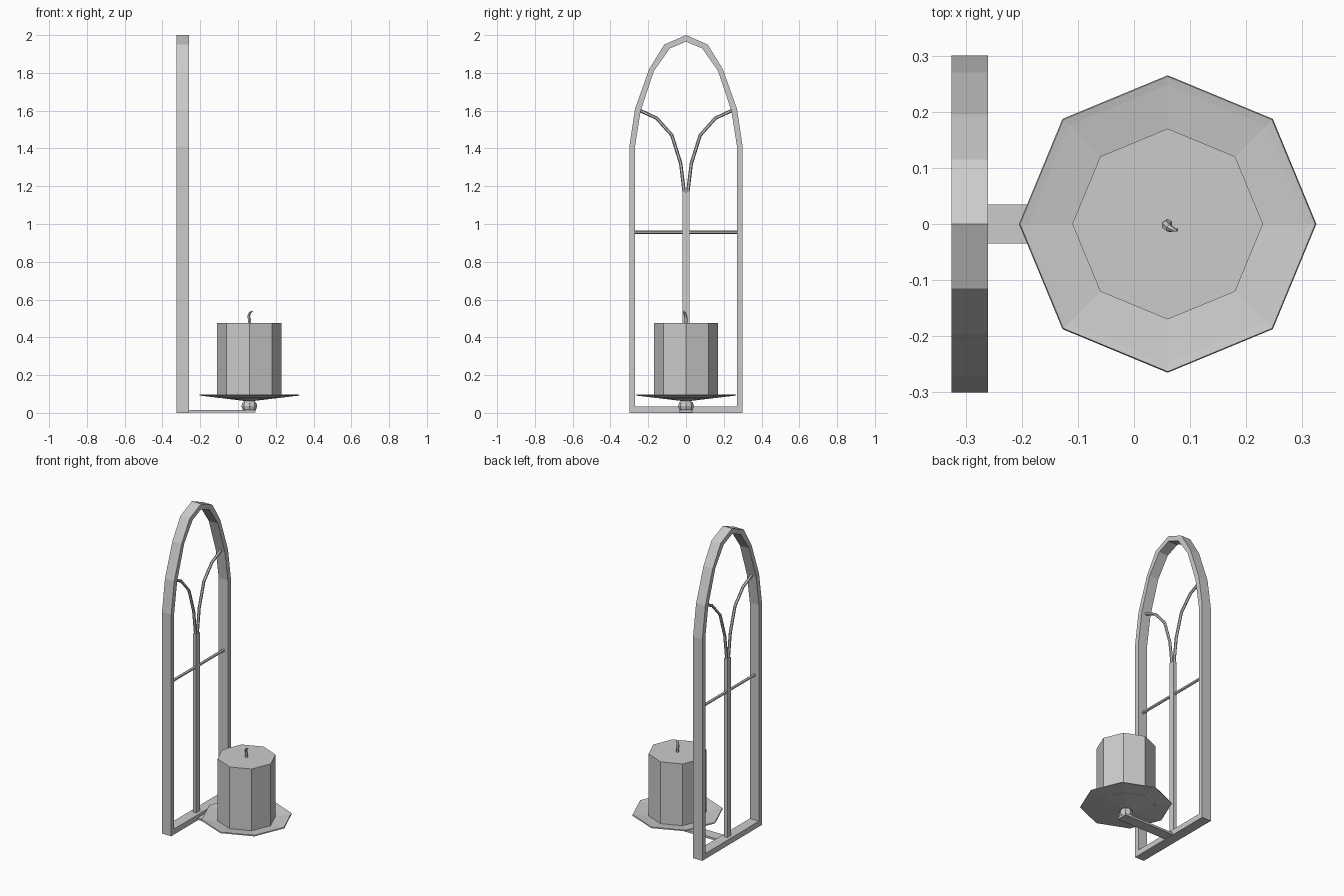
import bpy, bmesh, math
from mathutils import Vector

if "Cube" in bpy.data.objects:
    bpy.data.objects.remove(bpy.data.objects["Cube"])

CX = 0.06        # candle axis
FX = -0.2925     # frame mid depth


def finish(bm, name):
    bmesh.ops.recalc_face_normals(bm, faces=bm.faces)
    me = bpy.data.meshes.new(name)
    bm.to_mesh(me)
    bm.free()
    ob = bpy.data.objects.new(name, me)
    bpy.context.collection.objects.link(ob)
    return ob


def box(name, lo, hi):
    bm = bmesh.new()
    bmesh.ops.create_cube(bm, size=1)
    for v in bm.verts:
        v.co = Vector([lo[i] + (v.co[i] + 0.5) * (hi[i] - lo[i]) for i in range(3)])
    return finish(bm, name)


def lathe(name, profile, sides=8):
    """Turn an (r, z) profile about the candle axis; open ends are capped."""
    bm = bmesh.new()
    rings = [[bm.verts.new((CX + r * math.cos(2 * math.pi * i / sides),
                            r * math.sin(2 * math.pi * i / sides), z))
              for i in range(sides)] for r, z in profile]
    for a, b in zip(rings, rings[1:]):
        for i in range(sides):
            j = (i + 1) % sides
            bm.faces.new((a[i], a[j], b[j], b[i]))
    bm.faces.new(rings[0])
    bm.faces.new(rings[-1])
    return finish(bm, name)


def rod(name, pts, radii, sides=6):
    """Sweep a small polygon along a path."""
    bm = bmesh.new()
    pts = [Vector(p) for p in pts]
    rings = []
    for k, p in enumerate(pts):
        t = (pts[min(k + 1, len(pts) - 1)] - pts[max(k - 1, 0)]).normalized()
        ref = Vector((1, 0, 0)) if abs(t.x) < 0.8 else Vector((0, 1, 0))
        u = t.cross(ref).normalized()
        w = t.cross(u)
        rings.append([bm.verts.new(p + radii[k] * (u * math.cos(a) + w * math.sin(a)))
                      for a in (2 * math.pi * i / sides for i in range(sides))])
    for a, b in zip(rings, rings[1:]):
        for i in range(sides):
            j = (i + 1) % sides
            bm.faces.new((a[i], a[j], b[j], b[i]))
    bm.faces.new(rings[0])
    bm.faces.new(rings[-1])
    return finish(bm, name)


# Pointed arch frame: outer and inner outlines, mirrored and joined into a band
def outline(half):
    return half + [(-y, z) for y, z in reversed(half[:-1])]


outer = outline([(0.30, 0), (0.30, 1.41), (0.27, 1.61), (0.195, 1.82), (0.115, 1.95), (0, 2.0)])
inner = outline([(0.27, 0.035), (0.27, 1.41), (0.24, 1.60), (0.17, 1.81), (0.085, 1.93), (0, 1.965)])
bm = bmesh.new()
loops = [[bm.verts.new((x, y, z)) for y, z in prof]
         for prof, x in ((outer, -0.325), (outer, -0.26), (inner, -0.26), (inner, -0.325))]
n = len(outer)
for k in range(4):
    a, b = loops[k], loops[(k + 1) % 4]
    for i in range(n):
        j = (i + 1) % n
        bm.faces.new((a[i], a[j], b[j], b[i]))
finish(bm, "arch_frame")

# Window tracery
box("mullion", (FX - 0.011, -0.018, 0.03), (FX + 0.011, 0.018, 1.17))
rod("crossbar", [(FX, -0.272, 0.957), (FX, 0.272, 0.957)], [0.009] * 2)
for side, s in (("left", -1), ("right", 1)):
    path = [(0.009, 1.14), (0.011, 1.18), (0.028, 1.32), (0.075, 1.47), (0.155, 1.56), (0.245, 1.602)]
    rod("tracery_" + side, [(FX, s * y, z) for y, z in path], [0.009] * 6)

# Support arm and knob
box("arm", (-0.265, -0.035, 0.003), (0.092, 0.035, 0.016))
lathe("knob", [(0.02, 0.005), (0.036, 0.018), (0.042, 0.036), (0.036, 0.054), (0.02, 0.068)])

# Drip dish
lathe("drip_dish", [(0.03, 0.064), (0.265, 0.092), (0.263, 0.098), (0.248, 0.095), (0.16, 0.083)])

# Candle and wick
lathe("candle", [(0.17, 0.08), (0.17, 0.477)])
rod("wick", [(CX, 0, 0.47), (CX, 0, 0.497), (CX - 0.003, -0.002, 0.512),
             (CX + 0.003, -0.008, 0.53), (CX + 0.017, -0.011, 0.54)],
    [0.009, 0.009, 0.008, 0.007, 0.003])
